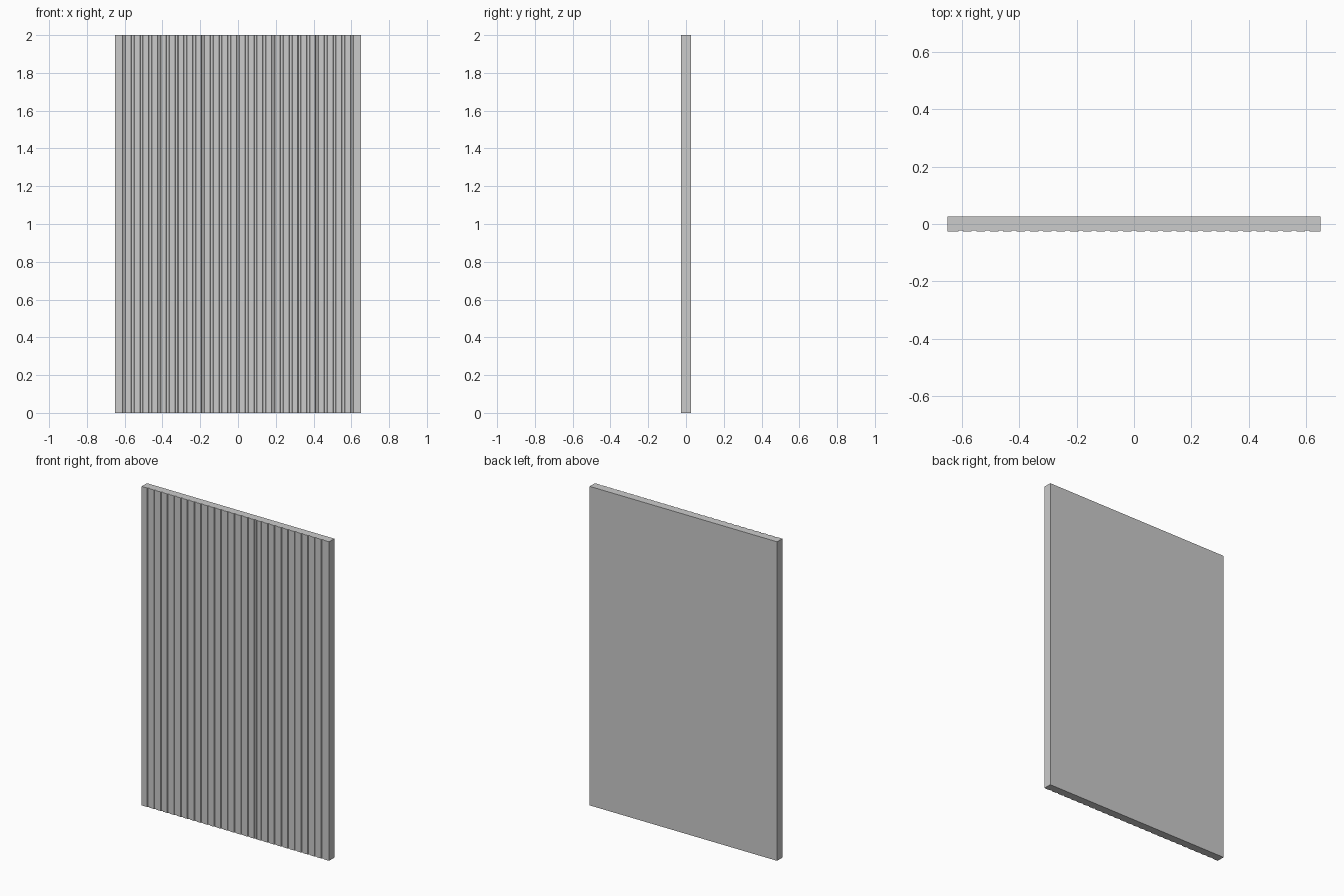
import bpy, bmesh

if "Cube" in bpy.data.objects:
    bpy.data.objects.remove(bpy.data.objects["Cube"])

W, T, H = 1.30, 0.052, 2.0      # panel width, thickness, height
SLATS = 28
PITCH = W / SLATS
TOP, BOTTOM, DEPTH = 0.009, 0.006, 0.004   # groove half widths and depth

# Plan outline: plain back, shallow grooves between the slats on the front
front, back = -T / 2, T / 2
outline = [(-W / 2, back), (-W / 2, front)]
for i in range(1, SLATS):
    x = -W / 2 + i * PITCH
    outline += [(x - TOP, front), (x - BOTTOM, front + DEPTH),
                (x + BOTTOM, front + DEPTH), (x + TOP, front)]
outline += [(W / 2, front), (W / 2, back)]

# Extrude the outline upward into the panel
bm = bmesh.new()
base = bm.faces.new([bm.verts.new((x, y, 0)) for x, y in outline])
ext = bmesh.ops.extrude_face_region(bm, geom=[base], use_keep_orig=True)
bmesh.ops.translate(bm, vec=(0, 0, H),
                    verts=[g for g in ext["geom"] if isinstance(g, bmesh.types.BMVert)])
bmesh.ops.recalc_face_normals(bm, faces=bm.faces[:])
mesh = bpy.data.meshes.new("grooved_panel")
bm.to_mesh(mesh)
bm.free()
panel = bpy.data.objects.new("grooved_panel", mesh)
bpy.context.collection.objects.link(panel)
